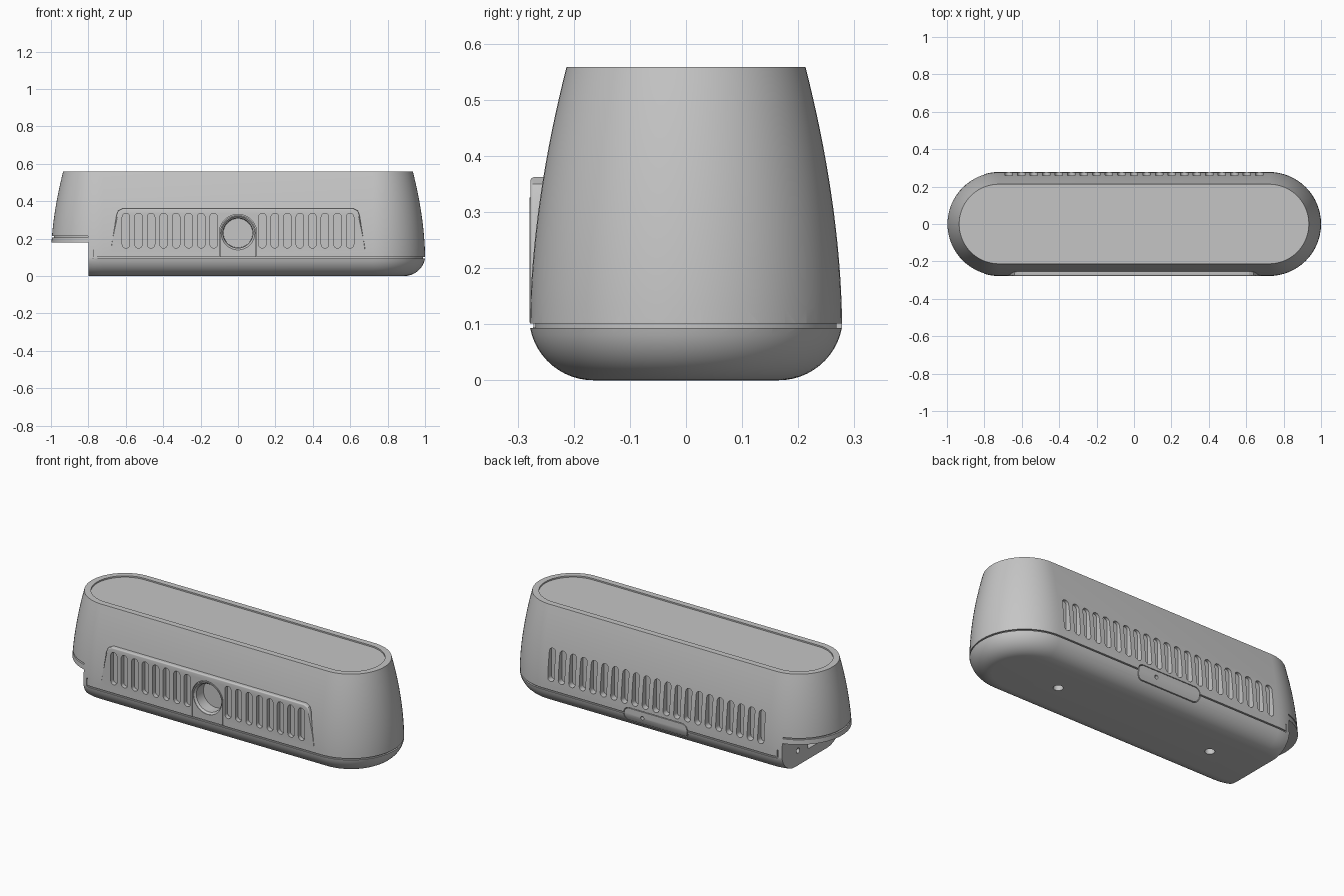
import bpy, bmesh, math
from mathutils import Vector

old = bpy.data.objects.get("Cube")
if old:
    bpy.data.objects.remove(old, do_unlink=True)

HALF = 0.722      # half length of the straight sides
WIDE = 0.278      # largest half width
TOP = 0.558
SEAM_X = -0.775   # where the seam steps up beside the notch

GREY = bpy.data.materials.new("plain_grey")
GREY.use_nodes = True
GREY.diffuse_color = (0.56, 0.56, 0.56, 1)
GREY.node_tree.nodes["Principled BSDF"].inputs["Base Color"].default_value = GREY.diffuse_color


def make(name, bm):
    bmesh.ops.recalc_face_normals(bm, faces=bm.faces)
    mesh = bpy.data.meshes.new(name)
    bm.to_mesh(mesh)
    bm.free()
    mesh.materials.append(GREY)
    obj = bpy.data.objects.new(name, mesh)
    bpy.context.scene.collection.objects.link(obj)
    return obj


def skin(bm, rings):
    """Join equal rings of points into a capped solid."""
    rows = [[bm.verts.new(p) for p in ring] for ring in rings]
    n = len(rows[0])
    for a, b in zip(rows, rows[1:]):
        for i in range(n):
            j = (i + 1) % n
            bm.faces.new((a[i], a[j], b[j], b[i]))
    bm.faces.new(rows[0])
    return bm.faces.new(rows[-1])


def stadium(r, z, steps=32):
    pts = []
    for side in (1, -1):
        for i in range(steps + 1):
            a = -math.pi / 2 + math.pi * i / steps
            pts.append(Vector((side * (HALF + r * math.cos(a)), side * r * math.sin(a), z)))
    return pts


def half_width(z):
    return WIDE - 0.065 * max(0, (z - 0.1) / (TOP - 0.1)) ** 1.8


def rounded(cx, cz, hw, hh, r, steps=6):
    pts = []
    for k, (sx, sz) in enumerate(((1, 1), (-1, 1), (-1, -1), (1, -1))):
        for i in range(steps + 1):
            a = math.pi / 2 * (k + i / steps)
            pts.append((cx + sx * (hw - r) + r * math.cos(a), cz + sz * (hh - r) + r * math.sin(a)))
    return pts


def arch(r, bottom, steps=32):
    curve = [math.pi * i / steps for i in range(steps + 1)]
    return [(-r, bottom), (r, bottom)] + [(r * math.cos(a), 0.23 + r * math.sin(a)) for a in curve]


def slab(bm, pts, y0, y1):
    """Extrude an outline in x and z along y."""
    return skin(bm, [[(x, y, z) for x, z in pts] for y in (y0, y1)])


def slab_object(name, pts, y0, y1):
    bm = bmesh.new()
    slab(bm, pts, y0, y1)
    return make(name, bm)


def box(name, lo, hi):
    return slab_object(name, [(lo[0], lo[2]), (hi[0], lo[2]), (hi[0], hi[2]), (lo[0], hi[2])], lo[1], hi[1])


def rod(name, centre, profile, axis, steps=40):
    """Solid of revolution; profile is (radius, distance along axis)."""
    bm = bmesh.new()
    turn = Vector((0, 0, 1)).rotation_difference(Vector(axis))
    rings = [[Vector(centre) + turn @ Vector((r * math.cos(2 * math.pi * i / steps),
              r * math.sin(2 * math.pi * i / steps), d)) for i in range(steps)] for r, d in profile]
    skin(bm, rings)
    return make(name, bm)


def combine(obj, other, operation="DIFFERENCE"):
    mod = obj.modifiers.new("cut", "BOOLEAN")
    mod.operation, mod.object, mod.solver = operation, other, "EXACT"
    graph = bpy.context.evaluated_depsgraph_get()
    mesh = bpy.data.meshes.new_from_object(obj.evaluated_get(graph))
    obj.modifiers.clear()
    obj.data = mesh
    bpy.data.objects.remove(other, do_unlink=True)


def seam(name, z0, z1, right):
    """Ring-shaped groove cutter along one part of the outline."""
    path = [p for p in stadium(1, 0) if (p.x > 0) == right]
    sx = HALF if right else -HALF
    rings = []
    inner = half_width(z1) - 0.01
    for p in path:
        d = Vector((p.x - sx, p.y, 0))
        rings.append([Vector((sx, 0, z)) + d * r for r, z in
                      ((inner, z0), (inner, z1), (0.4, z1), (0.4, z0))])
    if right:
        ends = [[Vector((SEAM_X, p.y, p.z)) for p in ring] for ring in (rings[0], rings[-1])]
        rings = [ends[0]] + rings + [ends[1]]
    else:
        rings = [ring for ring in rings if ring[0].x < SEAM_X]
    bm = bmesh.new()
    skin(bm, rings)
    return make(name, bm)


# Main housing: rounded base, tapering wall, lid set just below the rim
profile = []
for i in range(13):
    a = math.radians(79) * i / 12
    profile.append((0.165 + 0.115 * math.sin(a), 0.115 * (1 - math.cos(a))))
for i in range(17):
    z = 0.1 + (TOP - 0.1) * i / 16
    profile.append((half_width(z), z))
profile += [(0.178, TOP), (0.178, TOP - 0.008)]
bm = bmesh.new()
skin(bm, [stadium(r, z) for r, z in profile])
housing = make("housing", bm)

# Back latch tab follows the housing surface, with a small hole
tab = slab_object("latch_tab", rounded(0, 0.092, 0.2, 0.038, 0.03), 0.24, 0.4)
blank = bpy.data.objects.new("blank", housing.data.copy())
bpy.context.scene.collection.objects.link(blank)
combine(tab, blank, "INTERSECT")
combine(tab, rod("tab_hole", (0.085, 0.255, 0.095), [(0.011, 0), (0.011, 0.1)], (0, 1, 0), 16))

# Raised front panel, merged into the housing
bm = bmesh.new()
outline = [(-0.69, 0.11), (0.69, 0.11), (0.67, 0.2), (0.65, 0.325), (0.64, 0.35), (0.615, 0.362)]
outline += [(-x, z) for x, z in reversed(outline[2:])]
front = slab(bm, outline, -0.2, -0.2775)
bmesh.ops.bevel(bm, geom=list(front.edges), offset=0.007, segments=4, profile=0.5, affect="EDGES")
combine(housing, make("front_panel", bm), "UNION")

# Notch under the right end
combine(housing, box("notch", (-1.2, -0.5, -0.1), (-0.8, 0.5, 0.18)))

# Seams between base and upper shell
combine(housing, seam("base_seam", 0.093, 0.101, True))
combine(housing, seam("notch_seam", 0.207, 0.215, False))
for s in (1, -1):
    y0, y1 = sorted((s * 0.264, s * 0.4))
    combine(housing, box("step_seam", (SEAM_X - 0.003, y0, 0.095), (SEAM_X + 0.003, y1, 0.14)))

# Ventilation slots, front and back
bm = bmesh.new()
for i in range(8):
    for s in (1, -1):
        slab(bm, rounded(s * (0.13 + 0.067 * i), 0.243, 0.02, 0.093, 0.0199), -0.4, -0.253)
for i in range(-10, 11):
    slab(bm, rounded(0.067 * i, 0.243, 0.02, 0.093, 0.0199), 0.242, 0.4)
combine(housing, make("vent_slots", bm))

# Arched surround set in a fine gap, with a flared bore for the front opening
combine(housing, slab_object("arch_gap", arch(0.1, 0.098), -0.4, -0.262))
surround = slab_object("opening_surround", arch(0.096, 0.103), -0.24, -0.279)
bore = [(0.09, -0.05), (0.09, 0.003), (0.08, 0.013), (0.078, 0.075)]
for part in (housing, surround):
    combine(part, rod("bore", (0, -0.279, 0.23), bore, (0, 1, 0)))

# Fine gap around the latch tab
combine(housing, slab_object("tab_recess", rounded(0, 0.092, 0.204, 0.042, 0.034), 0.245, 0.4))

# Socket and screw hole in the notch wall
combine(housing, rod("wall_hole", (-0.83, 0.12, 0.085), [(0.015, 0), (0.015, 0.07)], (1, 0, 0), 20))
combine(housing, box("wall_socket", (-0.85, -0.18, 0.06), (-0.77, 0.03, 0.14)))

# Deep screw holes in the base
for x in (0.5, -0.5):
    combine(housing, rod("base_hole", (x, 0, -0.05), [(0.026, 0), (0.026, 0.13)], (0, 0, 1), 24))

# Smooth curved surfaces, keep creases sharp
bpy.ops.object.select_all(action="DESELECT")
for obj in (housing, tab, surround):
    obj.select_set(True)
bpy.context.view_layer.objects.active = housing
bpy.ops.object.shade_smooth_by_angle(angle=math.radians(25))
